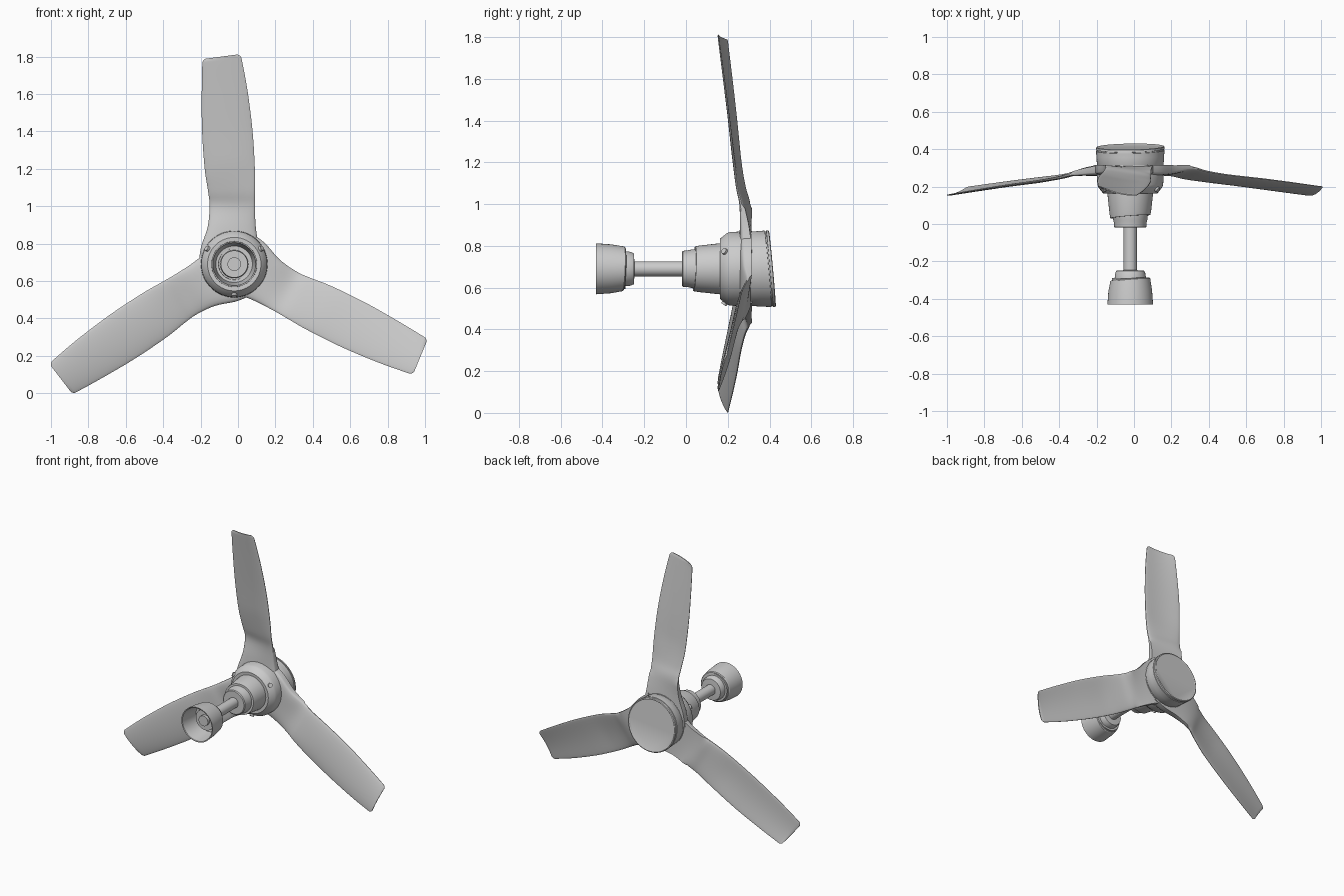
import bpy, bmesh, math
from mathutils import Matrix, Vector

if "Cube" in bpy.data.objects:
    bpy.data.objects.remove(bpy.data.objects["Cube"])

CX, CZ = -0.02, 0.69   # fan axis runs along y through this point


def finish(name, bm, angle=30):
    bmesh.ops.remove_doubles(bm, verts=bm.verts, dist=1e-5)
    bmesh.ops.recalc_face_normals(bm, faces=bm.faces)
    me = bpy.data.meshes.new(name)
    bm.to_mesh(me)
    bm.free()
    ob = bpy.data.objects.new(name, me)
    bpy.context.collection.objects.link(ob)
    bpy.ops.object.select_all(action='DESELECT')
    ob.select_set(True)
    bpy.context.view_layer.objects.active = ob
    bpy.ops.object.shade_smooth_by_angle(angle=math.radians(angle))
    ob.location = (CX, 0, CZ)
    return ob


def lathe(name, profile, n=64):
    """Profile rows: (y, radius[, tilt x, tilt z]); tilts shear a ring along y."""
    bm = bmesh.new()
    rings = []
    for y, r, *tilt in profile:
        tx, tz = tilt if tilt else (0, 0)
        ring = []
        for i in range(n):
            a = 2 * math.pi * i / n
            x, z = r * math.cos(a), r * math.sin(a)
            ring.append(bm.verts.new((x, y + tx * x + tz * z, z)))
        rings.append(ring)
    for a, b in zip(rings, rings[1:]):
        for i in range(n):
            j = (i + 1) % n
            bm.faces.new((a[i], a[j], b[j], b[i]))
    bm.faces.new(rings[0])
    bm.faces.new(rings[-1])
    return finish(name, bm)


def spline(rows, steps):
    out = []
    for k in range(len(rows) - 1):
        p = [Vector(rows[min(max(k + d, 0), len(rows) - 1)]) for d in (-1, 0, 1, 2)]
        for s in range(steps):
            t = s / steps
            out.append(0.5 * (2 * p[1] + (p[2] - p[0]) * t
                       + (2 * p[0] - 5 * p[1] + 4 * p[2] - p[3]) * t * t
                       + (3 * p[1] - p[0] - 3 * p[2] + p[3]) * t ** 3))
    out.append(Vector(rows[-1]))
    return out


# ceiling canopy: open cup with a stepped collar
T = (0.08, 0.04)
lathe("canopy", [(-0.34, 0.072), (-0.29, 0.075), (-0.29, 0.097), (-0.428, 0.115),
                 (-0.43, 0.122), (-0.36, 0.117), (-0.30, 0.107, *T), (-0.295, 0.102, *T),
                 (-0.293, 0.084, *T), (-0.265, 0.081), (-0.25, 0.074), (-0.247, 0.036)])

# down rod
lathe("down_rod", [(-0.36, 0.03), (-0.36, 0.036), (0.02, 0.036), (0.02, 0.03)])

# rod collar and tapered cover
lathe("rod_cover", [(-0.02, 0.036), (-0.02, 0.08), (-0.015, 0.086), (0.01, 0.088),
                    (0.025, 0.092), (0.04, 0.094, *T), (0.04, 0.107, *T),
                    (0.06, 0.111, 0.04, 0.02), (0.17, 0.123), (0.19, 0.123)])

# motor housing
lathe("motor_housing", [(0.165, 0.11), (0.163, 0.143), (0.17, 0.150), (0.195, 0.170),
                        (0.21, 0.176), (0.255, 0.178), (0.315, 0.18)])

# bottom bowl with a slanted end cap
B = (0.015, -0.09)
lathe("bottom_bowl", [(0.30, 0.17), (0.315, 0.178), (0.36, 0.181, 0.0, -0.03),
                      (0.393, 0.183, *B), (0.394, 0.178, *B), (0.399, 0.178, *B),
                      (0.40, 0.184, *B), (0.411, 0.183, *B), (0.414, 0.177, *B),
                      (0.411, 0.172, *B)])

# blades: left and right edge points as (radius, side, depth), then thickness
STATIONS = [
    (0.00, -0.19, 0.285, 0.00, 0.14, 0.285, 0.060),
    (0.09, -0.178, 0.285, 0.09, 0.13, 0.285, 0.060),
    (0.20, -0.142, 0.290, 0.20, 0.115, 0.278, 0.048),
    (0.31, -0.132, 0.300, 0.31, 0.110, 0.263, 0.028),
    (0.39, -0.140, 0.282, 0.39, 0.110, 0.245, 0.020),
    (0.51, -0.158, 0.263, 0.51, 0.110, 0.230, 0.016),
    (0.71, -0.172, 0.243, 0.71, 0.098, 0.207, 0.014),
    (0.90, -0.174, 0.222, 0.92, 0.072, 0.180, 0.012),
    (1.06, -0.171, 0.203, 1.08, 0.043, 0.159, 0.010),
    (1.087, -0.167, 0.200, 1.11, 0.034, 0.155, 0.009),
    (1.098, -0.155, 0.197, 1.121, 0.018, 0.154, 0.006),
]


def blade(name, angle):
    bm = bmesh.new()
    across, loops = 14, []
    for ul, vl, yl, ur, vr, yr, th in spline(STATIONS, 5):
        camber = 0.010 * min(1, max(0, (ul - 0.3) / 0.25))
        front, back = [], []
        for i in range(across + 1):
            s = i / across
            s = 0.5 - 0.5 * math.cos(math.pi * s)
            bulge = math.sqrt(max(0, 1 - (2 * s - 1) ** 4))
            half = th * 0.5 * (0.25 + 0.75 * bulge)
            y = yl + (yr - yl) * s - camber * 4 * s * (1 - s)
            u, v = ul + (ur - ul) * s, vl + (vr - vl) * s
            front.append((v, y - half, u))
            # the root keeps a flat back face
            back.append((v, y + (th * 0.5 if ul < 0.3 else half), u))
        loops.append([bm.verts.new(c) for c in front + back[::-1]])
    n = len(loops[0])
    for a, b in zip(loops, loops[1:]):
        for i in range(n):
            j = (i + 1) % n
            bm.faces.new((a[i], a[j], b[j], b[i]))
    bm.faces.new(loops[0])
    bm.faces.new(loops[-1])
    bm.transform(Matrix.Rotation(angle, 4, 'Y'))
    return finish(name, bm, 40)


for k in range(3):
    blade(f"blade_{k + 1}", k * 2 * math.pi / 3)

# small clips around the motor housing
for k in range(3):
    bm = bmesh.new()
    bmesh.ops.create_cone(bm, cap_ends=True, segments=16, radius1=0.018, radius2=0.014, depth=0.034)
    bm.transform(Matrix.Rotation(math.radians(60 + 120 * k), 4, 'Y')
                 @ Matrix.Translation((0, 0.19, 0.158))
                 @ Matrix.Rotation(math.radians(35), 4, 'X'))
    finish(f"housing_clip_{k + 1}", bm)
